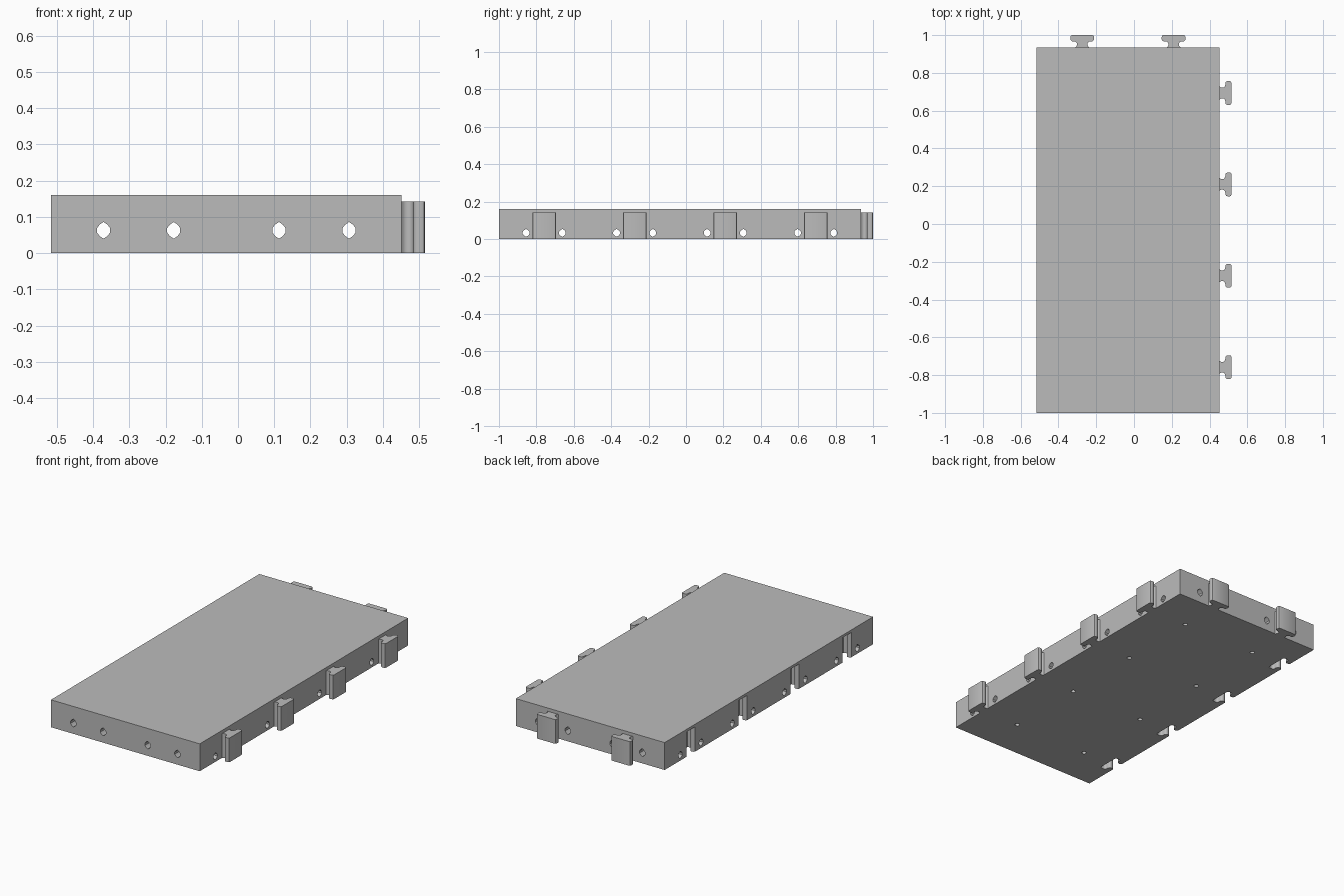
import bpy, bmesh
from math import cos, sin, pi
from mathutils import Matrix, Vector

cube = bpy.data.objects.get("Cube")
if cube:
    bpy.data.objects.remove(cube, do_unlink=True)

# Proportions: a 2 x 4 cell panel, with tongues on two edges
CELL = 2 / 4.1333
LIP = 2 - 4 * CELL
HEIGHT = 0.161
TAB_TOP = 0.142
X0, X1 = -CELL - LIP / 2, CELL - LIP / 2
Y0, Y1 = -1, 1 - LIP
COLS = [X0 + CELL * (i + 0.5) for i in range(2)]
ROWS = [Y0 + CELL * (i + 0.5) for i in range(4)]
HOLE_SPREAD = CELL / 5

grey = bpy.data.materials.new("plain grey")
grey.use_nodes = True
colour = (0.5, 0.5, 0.5, 1)
grey.diffuse_color = colour
grey.node_tree.nodes["Principled BSDF"].inputs["Base Color"].default_value = colour


def prism(bm, points, offset):
    """Closed solid swept from a flat outline along an offset."""
    face = bm.faces.new([bm.verts.new(p) for p in points])
    swept = bmesh.ops.extrude_face_region(bm, geom=[face], use_keep_orig=True)
    verts = [v for v in swept["geom"] if isinstance(v, bmesh.types.BMVert)]
    bmesh.ops.translate(bm, verts=verts, vec=offset)


def finish(name, bm):
    bmesh.ops.recalc_face_normals(bm, faces=bm.faces[:])
    mesh = bpy.data.meshes.new(name)
    bm.to_mesh(mesh)
    bm.free()
    mesh.materials.append(grey)
    obj = bpy.data.objects.new(name, mesh)
    bpy.context.collection.objects.link(obj)
    return obj


def smooth(obj):
    bpy.ops.object.select_all(action="DESELECT")
    obj.select_set(True)
    bpy.context.view_layer.objects.active = obj
    bpy.ops.object.shade_smooth_by_angle(angle=0.6)


# Half outline of a tongue: distance out from the edge, half width
HALF = [(0, 0.036), (0.005, 0.031), (0.011, 0.028), (0.02, 0.028),
        (0.026, 0.031), (0.03, 0.037), (0.032, 0.045), (0.032, 0.054),
        (0.036, 0.06), (0.043, 0.063), (0.055, 0.063), (0.062, 0.06), (LIP, 0.053)]


def tongue(bm, place, grow=0.0, z0=0.0, z1=TAB_TOP, root=0.0):
    side = [(-root, HALF[0][1] + grow)] if root else []
    side += [(d + (grow if d > 0.05 else 0), w + grow) for d, w in HALF]
    outline = side + [(d, -w) for d, w in reversed(side)]
    prism(bm, [place @ Vector((d, w, z0)) for d, w in outline], (0, 0, z1 - z0))


# Tongues along the right and back edges
for name, places in (
    ("side_tongues", [Matrix.Translation((X1, y, 0)) for y in ROWS]),
    ("back_tongues", [Matrix.Translation((x, Y1, 0)) @ Matrix.Rotation(pi / 2, 4, "Z")
                      for x in COLS]),
):
    bm = bmesh.new()
    for place in places:
        tongue(bm, place)
    smooth(finish(name, bm))

# Main panel
bm = bmesh.new()
prism(bm, [(X0, Y0, 0), (X1, Y0, 0), (X1, Y1, 0), (X0, Y1, 0)], (0, 0, HEIGHT))
panel = finish("panel", bm)


# Pointed oval outline of the cross holes
def oval(half_w, half_h):
    quarter = [(0, 1), (0.6, 0.68), (1, 0.27)]
    right = quarter + [(x, -z) for x, z in reversed(quarter)]
    return [(x * half_w, z * half_h) for x, z in right + [(-x, -z) for x, z in right[1:-1]]]


cutters = []

# Long holes, front to back
bm = bmesh.new()
for x in COLS:
    for s in (-1, 1):
        prism(bm, [(x + s * HOLE_SPREAD + a, Y0 - 0.1, 0.063 + b)
                   for a, b in oval(0.018, 0.023)], (0, 2.2, 0))
cutters.append(finish("long_hole_cutter", bm))

# Cross holes, left to right
bm = bmesh.new()
for y in ROWS:
    for s in (-1, 1):
        prism(bm, [(X0 - 0.1, y + s * HOLE_SPREAD + a, 0.033 + b)
                   for a, b in oval(0.018, 0.021)], (1.3, 0, 0))
cutters.append(finish("cross_hole_cutter", bm))

# Matching slots on the left edge, open underneath
bm = bmesh.new()
for y in ROWS:
    tongue(bm, Matrix.Translation((X0, y, 0)), 0.004, -0.05, TAB_TOP + 0.004, 0.05)
cutters.append(finish("slot_cutter", bm))

# Small pin holes underneath, one per cell
bm = bmesh.new()
for x in COLS:
    for y in ROWS:
        ring = [(x + 0.013 * cos(i * pi / 6), y + 0.013 * sin(i * pi / 6), -0.05)
                for i in range(12)]
        prism(bm, ring, (0, 0, 0.13))
cutters.append(finish("pin_hole_cutter", bm))

# Cut the panel, then drop the cutters
bpy.context.view_layer.objects.active = panel
for cutter in cutters:
    cutter.hide_render = True
    cut = panel.modifiers.new(cutter.name, "BOOLEAN")
    cut.operation = "DIFFERENCE"
    cut.solver = "EXACT"
    cut.object = cutter
    bpy.ops.object.modifier_apply(modifier=cut.name)
    bpy.data.objects.remove(cutter, do_unlink=True)
smooth(panel)
